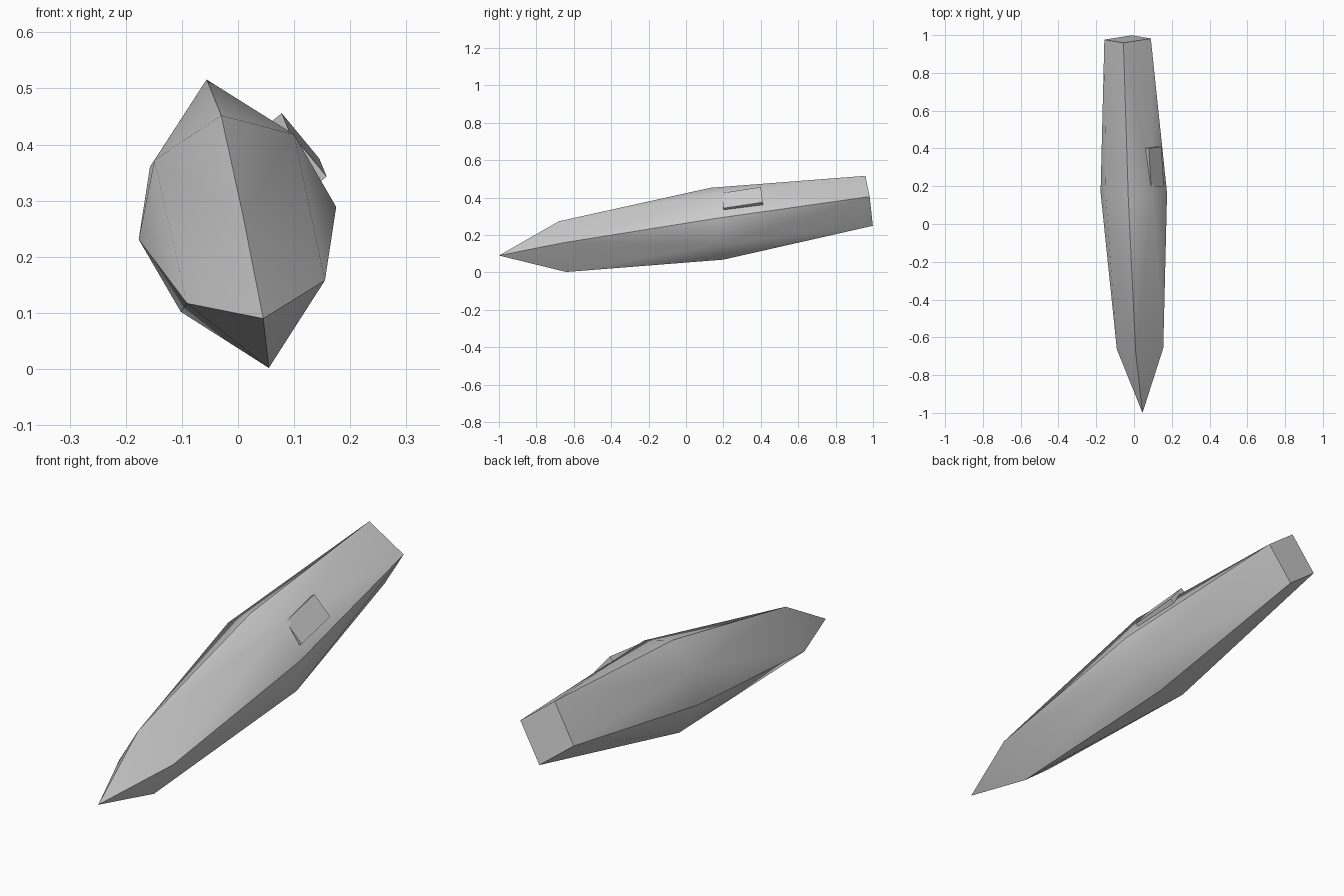
import bpy, bmesh, math
from mathutils import Vector as V

if "Cube" in bpy.data.objects:
    bpy.data.objects.remove(bpy.data.objects["Cube"])


def finish(name, bm, angle):
    bmesh.ops.recalc_face_normals(bm, faces=bm.faces)
    me = bpy.data.meshes.new(name)
    bm.to_mesh(me)
    bm.free()
    ob = bpy.data.objects.new(name, me)
    bpy.context.collection.objects.link(ob)
    bpy.ops.object.select_all(action='DESELECT')
    ob.select_set(True)
    bpy.context.view_layer.objects.active = ob
    bpy.ops.object.shade_smooth_by_angle(angle=math.radians(angle))
    return ob


def ring(bm, centre, *half):
    """Point-symmetric cross-section from half of its corners."""
    c = V(centre)
    pts = [V(p) for p in half]
    return [bm.verts.new(p) for p in pts + [2 * c - p for p in pts]]


# Tapered body: four-sided ends, eight-sided waist, pointed nose
bm = bmesh.new()
nose = bm.verts.new((0.045, -1.0, 0.09))
front = ring(bm, (0.032, -0.66, 0.1375), (0.009, -0.68, 0.273), (0.155, -0.657, 0.158))
waist = ring(bm, (-0.001, 0.165, 0.26), (-0.03, 0.13, 0.452), (0.1, 0.138, 0.418),
             (0.175, 0.163, 0.289), (0.147, 0.182, 0.148))
back = ring(bm, (-0.034, 0.979, 0.3825), (-0.056, 0.959, 0.516), (0.089, 0.982, 0.405))

for end in (front, back):
    for i in range(4):
        j = (i + 1) % 4
        a, mid, b = waist[2 * i], waist[2 * i + 1], waist[2 * j]
        bm.faces.new((a, mid, end[i]))
        bm.faces.new((mid, end[j], end[i]))
        bm.faces.new((mid, b, end[j]))
for i in range(4):
    bm.faces.new((front[i], front[(i + 1) % 4], nose))
bm.faces.new(back)
finish("body", bm, 30)

# Raised plate on the upper right flank
bm = bmesh.new()
corner = V((0.078, 0.40, 0.456))
across = V((0.067, 0.01, -0.081))
along = V((0.013, -0.21, -0.032))
inward = along.cross(across).normalized()
if inward.z > 0:
    inward = -inward
outer = [corner, corner + across, corner + across + along, corner + along]
face = bm.faces.new([bm.verts.new(p) for p in outer])
ext = bmesh.ops.extrude_face_region(bm, geom=[face], use_keep_orig=True)
moved = [v for v in ext["geom"] if isinstance(v, bmesh.types.BMVert)]
bmesh.ops.translate(bm, verts=moved, vec=inward * 0.022)
finish("side_plate", bm, 30)
